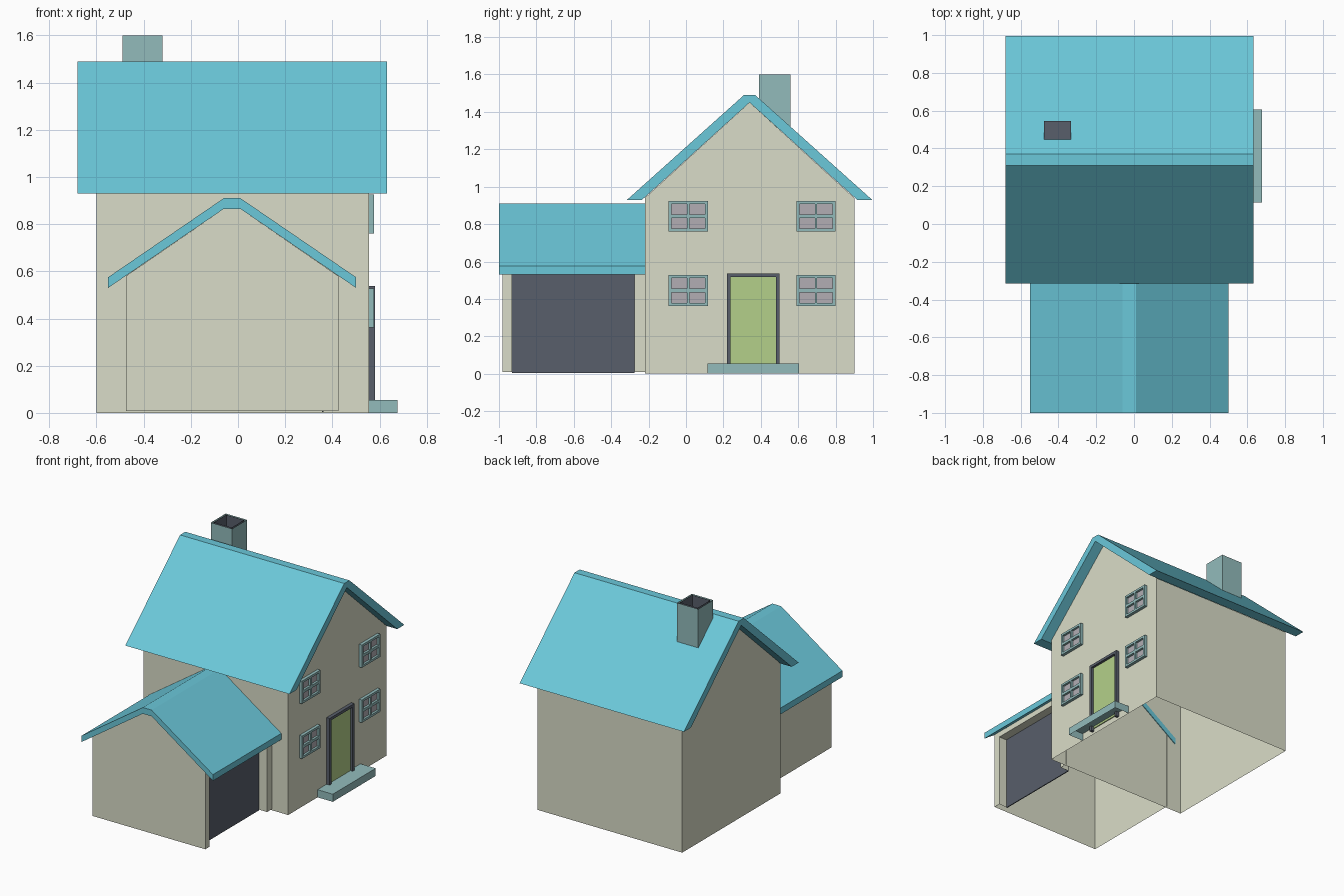
import bpy, bmesh

if "Cube" in bpy.data.objects:
    bpy.data.objects.remove(bpy.data.objects["Cube"])


def material(name, r, g, b):
    m = bpy.data.materials.new(name)
    m.diffuse_color = (r, g, b, 1)
    m.use_nodes = True
    m.node_tree.nodes["Principled BSDF"].inputs["Base Color"].default_value = m.diffuse_color
    return m


CREAM = material("cream_wall", 0.70, 0.72, 0.58)
BLUE = material("blue_roof", 0.147, 0.578, 0.70)
TEAL = material("teal_trim", 0.29, 0.50, 0.50)
DARK = material("dark_grey", 0.098, 0.114, 0.147)
GREEN = material("green_door", 0.456, 0.63, 0.254)
GLASS = material("pane_grey", 0.445, 0.42, 0.456)


def add_prism(bm, pts, axis, a, b, caps=(1, 1), skip=()):
    """Extrude a 2D profile along an axis; caps and single sides may be left open."""
    def place(u, v, t):
        return {"x": (t, u, v), "y": (u, t, v), "z": (u, v, t)}[axis]
    lo = [bm.verts.new(place(u, v, a)) for u, v in pts]
    hi = [bm.verts.new(place(u, v, b)) for u, v in pts]
    n = len(pts)
    for i in range(n):
        if i not in skip:
            j = (i + 1) % n
            bm.faces.new((lo[i], lo[j], hi[j], hi[i]))
    ends = [bm.faces.new(ring) if cap else None
            for ring, cap in zip((lo, hi), caps)]
    bm.verts.ensure_lookup_table()
    return ends


def finish(bm, name, mat, flip=False):
    loose = [v for v in bm.verts if not v.link_faces]
    bmesh.ops.delete(bm, geom=loose, context="VERTS")
    bmesh.ops.recalc_face_normals(bm, faces=bm.faces)
    if flip:
        bmesh.ops.reverse_faces(bm, faces=bm.faces)
    me = bpy.data.meshes.new(name)
    bm.to_mesh(me)
    bm.free()
    me.materials.append(mat)
    ob = bpy.data.objects.new(name, me)
    bpy.context.collection.objects.link(ob)
    return ob


def prism(name, mat, pts, axis, a, b, caps=(1, 1), skip=(), flip=False):
    bm = bmesh.new()
    add_prism(bm, pts, axis, a, b, caps, skip)
    return finish(bm, name, mat, flip)


def rect(u0, u1, v0, v1):
    return [(u0, v0), (u1, v0), (u1, v1), (u0, v1)]


# Main house: gabled shell, open underneath
prism("house_walls", CREAM,
      [(-0.22, 0), (0.90, 0), (0.90, 0.94), (0.34, 1.45), (-0.22, 0.94)],
      "x", -0.60, 0.555, skip=(0, 2, 3))
prism("house_roof", BLUE,
      [(-0.315, 0.93), (-0.235, 0.93), (0.34, 1.45), (0.915, 0.93),
       (0.995, 0.93), (0.37, 1.49), (0.31, 1.49)], "x", -0.68, 0.632)

# Garage: gabled shell, right wall added separately with its door opening
prism("garage_walls", CREAM,
      [(-0.475, 0.008), (0.425, 0.008), (0.425, 0.58), (0.01, 0.865),
       (-0.06, 0.865), (-0.475, 0.58)],
      "y", -0.98, -0.215, caps=(1, 0), skip=(0, 1, 2, 3, 4))
prism("garage_door_wall", CREAM,
      [(-0.98, 0.008), (-0.93, 0.008), (-0.93, 0.54), (-0.275, 0.54),
       (-0.275, 0.008), (-0.215, 0.008), (-0.215, 0.58), (-0.98, 0.58)],
      "x", 0.36, 0.425, caps=(0, 1), skip=(0, 4, 5, 6, 7))
prism("garage_door", DARK, rect(-0.93, -0.275, 0.004, 0.54),
      "x", 0.355, 0.362)
prism("garage_roof", BLUE,
      [(-0.55, 0.53), (-0.06, 0.865), (0.01, 0.865), (0.50, 0.53),
       (0.50, 0.575), (0.01, 0.91), (-0.06, 0.91), (-0.55, 0.575)],
      "y", -1.0, -0.215)

# Chimney with rim and dark flue
RIM = 0.014
bm = bmesh.new()
_, top = add_prism(bm, rect(-0.49, -0.32, 0.39, 0.56), "z", 1.30, 1.60, caps=(0, 1))
bmesh.ops.inset_region(bm, faces=[top], thickness=RIM)
bmesh.ops.delete(bm, geom=[top], context="FACES_ONLY")
finish(bm, "chimney", TEAL)
prism("chimney_flue", DARK,
      rect(-0.49 + RIM, -0.32 - RIM, 0.39 + RIM, 0.56 - RIM),
      "z", 1.42, 1.60, caps=(1, 0), flip=True)

# Four windows: frame bars and recessed panes
W, H, B, MV, MH = 0.105, 0.0825, 0.016, 0.006, 0.010
for label, cz in (("lower", 0.445), ("upper", 0.842)):
    for side, cy in (("left", 0.012), ("right", 0.695)):
        bm = bmesh.new()
        uprights = [(-W, B - W), (-MV, MV), (W - B, W)]
        for y0, y1 in uprights:
            add_prism(bm, rect(cy + y0, cy + y1, cz - H, cz + H), "x", 0.55, 0.577)
        for y0, y1 in ((B - W, -MV), (MV, W - B)):
            for z0, z1 in ((-H, B - H), (-MH, MH), (H - B, H)):
                add_prism(bm, rect(cy + y0, cy + y1, cz + z0, cz + z1), "x", 0.55, 0.577)
        finish(bm, f"window_frame_{label}_{side}", TEAL)
        prism(f"window_panes_{label}_{side}", GLASS,
              rect(cy - W + B, cy + W - B, cz - H + B, cz + H - B), "x", 0.55, 0.561)

# Front door, its surround and the step
prism("door_surround", DARK,
      [(0.218, 0.02), (0.237, 0.02), (0.237, 0.517), (0.481, 0.517),
       (0.481, 0.02), (0.50, 0.02), (0.50, 0.537), (0.218, 0.537)],
      "x", 0.55, 0.58)
prism("front_door", GREEN, rect(0.237, 0.481, 0.04, 0.517), "x", 0.55, 0.562)
prism("door_step", TEAL, rect(0.115, 0.605, 0.0, 0.055),
      "x", 0.555, 0.677, caps=(0, 1), skip=(0,))
